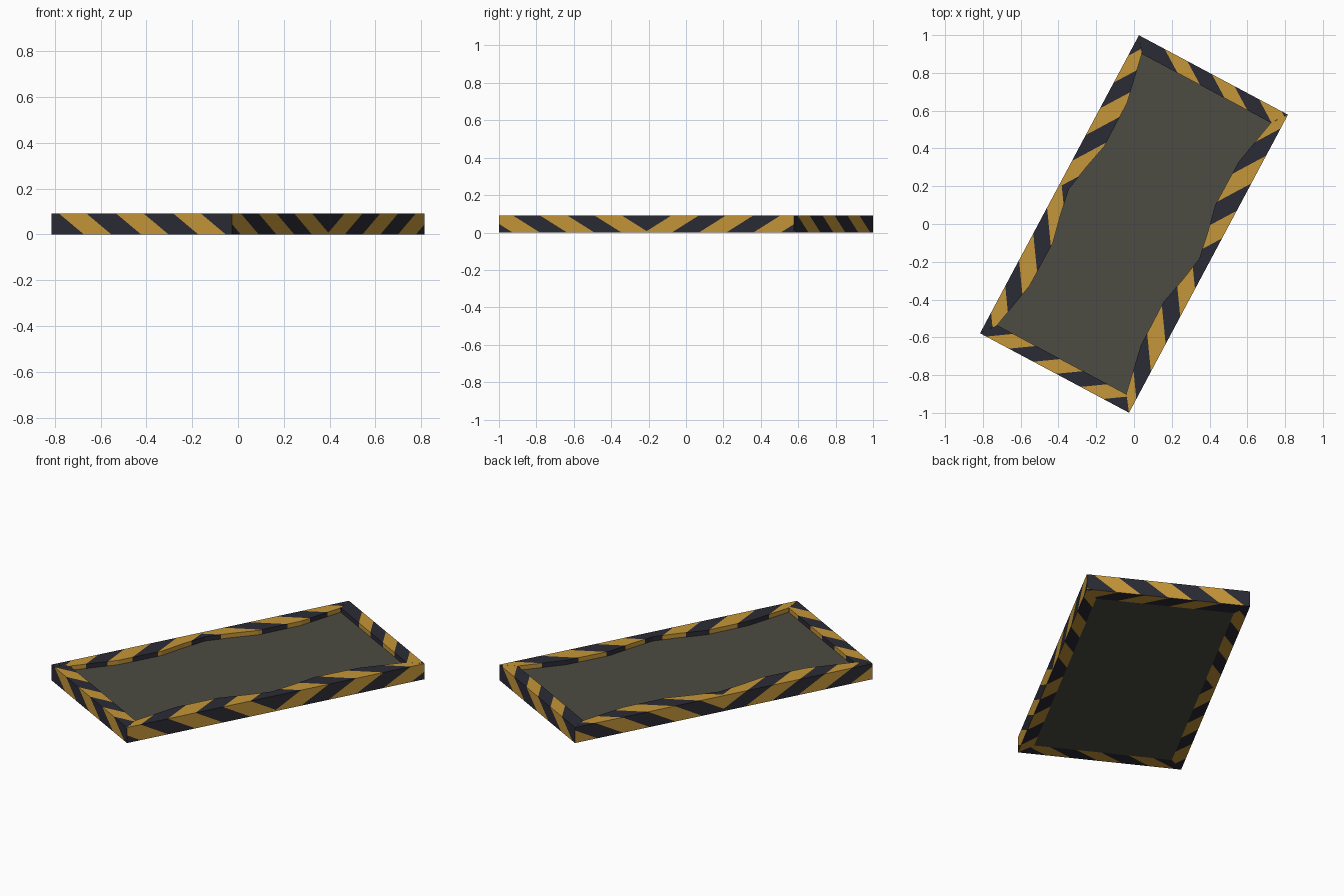
import bpy, bmesh, math
from mathutils import Vector, Matrix

if "Cube" in bpy.data.objects:
    bpy.data.objects.remove(bpy.data.objects["Cube"])

HU, HV, H = 0.447, 0.894, 0.092          # half width, half length, height
TURN = Matrix.Rotation(math.radians(-28.07), 4, 'Z')
FLOOR_TOP, FLOOR_LOW = 0.066, 0.004


def material(name, rgb):
    m = bpy.data.materials.new(name)
    m.diffuse_color = (*rgb, 1)
    m.use_nodes = True
    m.node_tree.nodes["Principled BSDF"].inputs["Base Color"].default_value = m.diffuse_color
    return m


DARK = material("dark_stripe", (0.024, 0.024, 0.036))
YELLOW = material("yellow_stripe", (0.56, 0.305, 0.04))
FLOOR = material("olive_floor", (0.072, 0.070, 0.054))


def add_object(name, bm, mats):
    bm.transform(TURN)
    me = bpy.data.meshes.new(name)
    bm.to_mesh(me)
    bm.free()
    for m in mats:
        me.materials.append(m)
    ob = bpy.data.objects.new(name, me)
    bpy.context.collection.objects.link(ob)
    return ob


def panel(out, row_a, row_b, facing, slope, stripes, frame):
    """Strip between two rows of (s, t, z) points, cut into diagonal stripes."""
    origin, S, T = frame
    first, half, period = stripes
    bm = bmesh.new()
    a = [bm.verts.new(p) for p in row_a]
    b = [bm.verts.new(p) for p in row_b]
    for i in range(len(a) - 1):
        bm.faces.new((a[i], a[i + 1], b[i + 1], b[i]))
    n = Vector((1, slope[0], -slope[1]))

    for k in range(8):
        for side in (-half, half):
            c = first + k * period + side - slope[1] * H
            bmesh.ops.bisect_plane(bm, geom=bm.verts[:] + bm.edges[:] + bm.faces[:],
                                   plane_co=(c, 0, 0), plane_no=n, dist=1e-5)
    want = S * facing[0] + T * facing[1] + Vector((0, 0, facing[2]))
    for f in bm.faces:
        p = n.dot(f.calc_center_median()) + slope[1] * H - first
        d = (p + period / 2) % period - period / 2
        g = out.faces.new([out.verts.new(origin + S * v.co.x + T * v.co.y + Vector((0, 0, v.co.z)))
                           for v in f.verts])
        # nothing is striped before the first band, so those corners stay dark
        g.material_index = 1 if abs(d) < half and p > -period / 2 else 0
        g.normal_update()
        if g.normal.dot(want) < 0:
            g.normal_flip()
    bm.free()


def rail(out, frame, outer, inner, under, k_top, k_wall, stripes):
    """Top, outer wall, inner wall and underside of one rail."""
    top_o = [(s, 0, H) for s in outer]
    bot_o = [(s, 0, 0) for s in outer]
    top_i = [(s, t, H) for s, t in inner]
    low_i = [(s, t, FLOOR_TOP - 0.004) for s, t in inner]
    panel(out, top_o, top_i, (0, 0, 1), (k_top, 0), stripes, frame)
    panel(out, top_o, bot_o, (0, -1, 0), (0, k_wall), stripes, frame)
    panel(out, top_i, low_i, (0, 1, 0), (k_top, 0), stripes, frame)
    panel(out, [bot_o[0], bot_o[-1]], [(s, t, 0) for s, t in under], (0, 0, -1),
          (k_top, 0), stripes, frame)


# Long rails: each mirrored about its middle, with a wavy inner edge
wave = [(0, 0.056), (0.14, 0.081), (0.29, 0.115), (0.55, 0.113), (0.813, 0.06)]
along = [0, 0.14, 0.29, 0.55, HV]
UU, UV = 0.07, 0.09                      # underside rim widths
for name, sx, k_top, stripes in (("right_rail", 1, 1.5, (0.235, 0.083, 0.33)),
                                 ("left_rail", -1, -1.5, (0.06, 0.08, 0.315))):
    bm = bmesh.new()
    for sy in (1, -1):
        frame = (Vector((sx * HU, 0, 0)), Vector((0, sy, 0)), Vector((-sx, 0, 0)))
        rail(bm, frame, along, wave, [(0, UU), (HV - UV, UU)], k_top, 1.8, stripes)
    add_object(name, bm, (DARK, YELLOW))

# Short rails: straight inner edge, stripes running one way
inner = [(0.06, 0.08), (2 * HU - 0.06, 0.08)]
under = [(UU, UV), (2 * HU - UU, UV)]
for name, sy, k_wall, first in (("front_rail", -1, -1.35, 0.105), ("back_rail", 1, 1.35, 0.222)):
    bm = bmesh.new()
    frame = (Vector((-HU, sy * HV, 0)), Vector((1, 0, 0)), Vector((0, -sy, 0)))
    rail(bm, frame, [0, 2 * HU], inner, under, -1.5, k_wall, (first, 0.068, 0.283))
    add_object(name, bm, (DARK, YELLOW))

# Floor slab, tucked into the rails
bm = bmesh.new()
bmesh.ops.create_cube(bm, size=1,
                      matrix=Matrix.Translation((0, 0, (FLOOR_TOP + FLOOR_LOW) / 2))
                      @ Matrix.Diagonal((0.80, 1.65, FLOOR_TOP - FLOOR_LOW, 1)))
add_object("floor_panel", bm, (FLOOR,))
